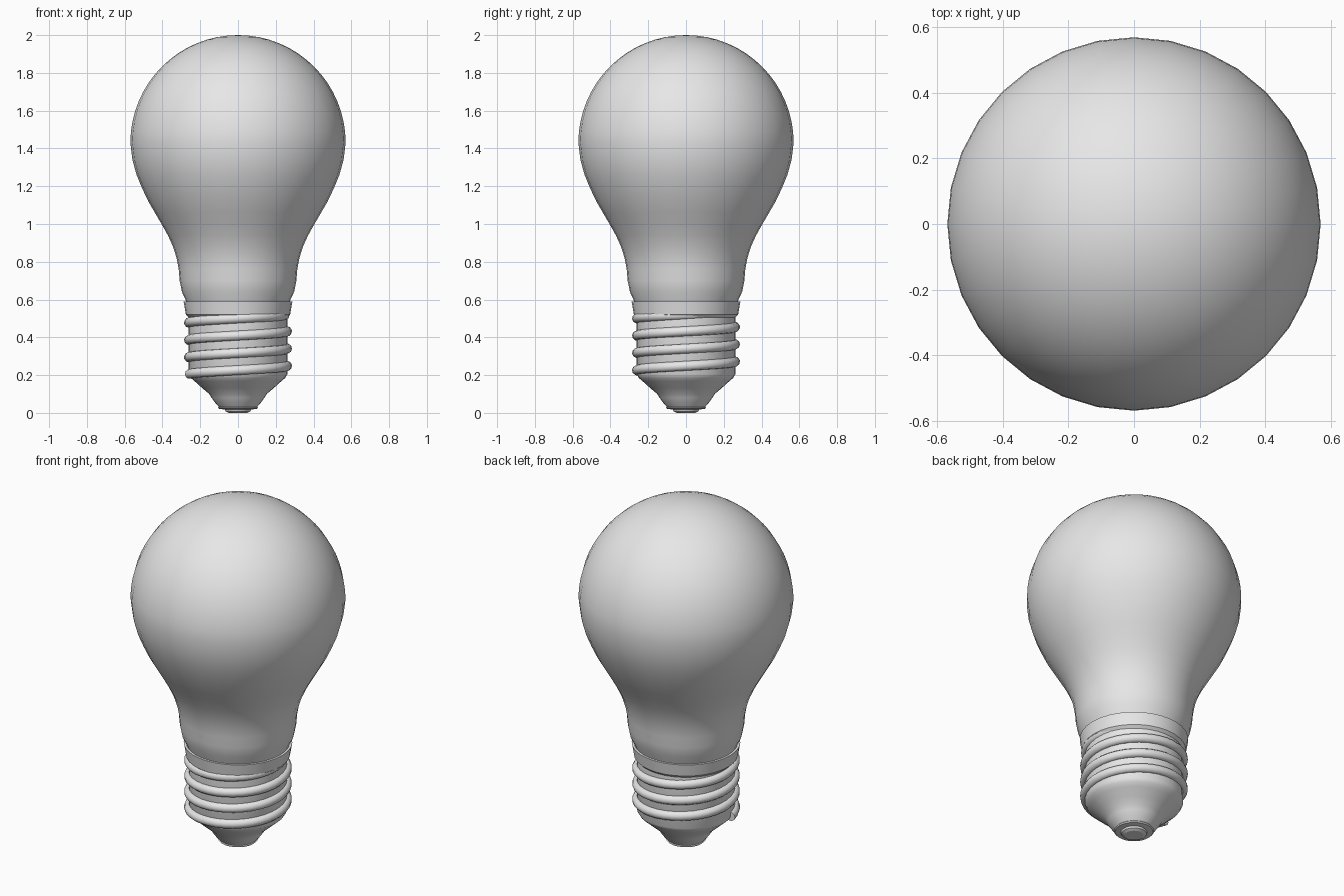
import bpy, bmesh, math

cube = bpy.data.objects.get("Cube")
if cube:
    bpy.data.objects.remove(cube, do_unlink=True)

SEGMENTS = 32

grey = bpy.data.materials.new("plain_grey")
grey.use_nodes = True
grey.diffuse_color = (0.8, 0.8, 0.8, 1)
grey.node_tree.nodes["Principled BSDF"].inputs["Base Color"].default_value = (0.8, 0.8, 0.8, 1)


def smooth(obj, angle):
    bpy.ops.object.select_all(action="DESELECT")
    obj.select_set(True)
    bpy.context.view_layer.objects.active = obj
    bpy.ops.object.shade_smooth_by_angle(angle=math.radians(angle))


def lathe(name, profile, angle=35):
    """Spin (radius, height) points round z; open ends are capped."""
    bm = bmesh.new()
    rings = []
    for r, z in profile:
        if r < 1e-5:
            rings.append([bm.verts.new((0, 0, z))])
        else:
            rings.append([bm.verts.new((r * math.cos(a), r * math.sin(a), z))
                          for a in (math.tau * i / SEGMENTS for i in range(SEGMENTS))])
    for low, high in zip(rings, rings[1:]):
        for i in range(SEGMENTS):
            j = (i + 1) % SEGMENTS
            if len(high) == 1:
                bm.faces.new((low[i], low[j], high[0]))
            else:
                bm.faces.new((low[i], low[j], high[j], high[i]))
    for ring in (rings[0], rings[-1]):
        if len(ring) > 1:
            bm.faces.new(ring)
    bmesh.ops.recalc_face_normals(bm, faces=bm.faces)
    mesh = bpy.data.meshes.new(name)
    bm.to_mesh(mesh)
    bm.free()
    obj = bpy.data.objects.new(name, mesh)
    bpy.context.collection.objects.link(obj)
    mesh.materials.append(grey)
    smooth(obj, angle)
    return obj


# Glass: flared neck running into a half sphere
RADIUS, CENTRE = 0.57, 1.43
neck = [(0.27, 0.57), (0.278, 0.6), (0.297, 0.64), (0.309, 0.7), (0.314, 0.76),
        (0.325, 0.82), (0.344, 0.88), (0.371, 0.94), (0.405, 1.0), (0.44, 1.06),
        (0.475, 1.12), (0.508, 1.19), (0.537, 1.26), (0.559, 1.34)]
dome = [(RADIUS * math.cos(t), CENTRE + RADIUS * math.sin(t))
        for t in (math.pi / 2 * k / 16 for k in range(17))]
lathe("glass_bulb", neck + dome)

# Screw base: lower cone, straight barrel and slightly flared collar
lathe("screw_base", [(0.1, 0.03), (0.122, 0.055), (0.14, 0.08), (0.152, 0.1),
                     (0.19, 0.132), (0.23, 0.168), (0.25, 0.185), (0.261, 0.205),
                     (0.261, 0.505), (0.276, 0.52), (0.288, 0.59)], 30)

# Stepped contact at the bottom
lathe("contact_rim", [(0.075, 0.018), (0.1, 0.022), (0.106, 0.028), (0.1, 0.035)], 25)
lathe("contact_tip", [(0.05, 0.0), (0.066, 0.008), (0.072, 0.022)], 25)

# Screw thread: a rising helix that sinks into the barrel at its top end
PITCH, START, END = 0.0915, 190, 1490
steps = (END - START) // 10
curve = bpy.data.curves.new("screw_thread", "CURVE")
curve.dimensions = "3D"
curve.bevel_depth = 0.026
curve.bevel_resolution = 3
curve.use_fill_caps = True
spline = curve.splines.new("POLY")
spline.points.add(steps)
for k, point in enumerate(spline.points):
    degrees = START + 10 * k
    a = math.radians(degrees)
    fade = min(1, (END - degrees) / 120)
    r = 0.238 + 0.022 * fade
    z = 0.203 + PITCH * (degrees - 180) / 360 - 0.008 * (1 - fade)
    point.co = (r * math.cos(a), r * math.sin(a), z, 1)
thread = bpy.data.objects.new("screw_thread", curve)
bpy.context.collection.objects.link(thread)
curve.materials.append(grey)
bpy.ops.object.select_all(action="DESELECT")
thread.select_set(True)
bpy.context.view_layer.objects.active = thread
bpy.ops.object.convert(target="MESH")
smooth(bpy.context.view_layer.objects.active, 50)
